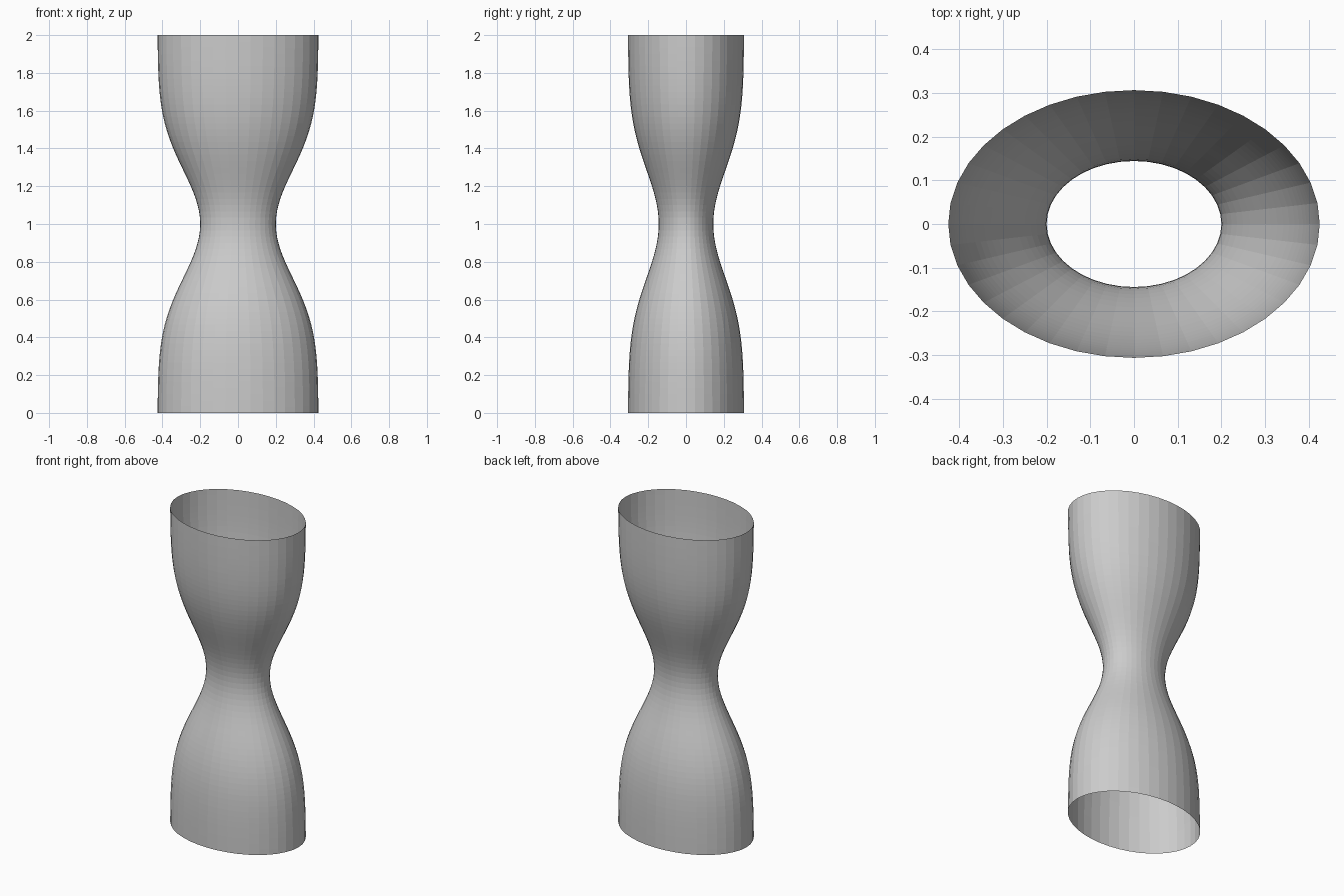
import bpy, bmesh, math

if "Cube" in bpy.data.objects:
    bpy.data.objects.remove(bpy.data.objects["Cube"])

SIDES, RINGS = 40, 60
RX, RY = 0.426, 0.307      # half-axes at the open ends
PINCH = 0.53               # share of the radius lost at the waist

# Open elliptical tube, pinched at mid-height by a bell curve
bm = bmesh.new()
rings = []
for j in range(RINGS + 1):
    z = 2 * j / RINGS
    s = 1 - PINCH * math.exp(-((z - 1) / 0.4) ** 2)
    rings.append([bm.verts.new((RX * s * math.cos(2 * math.pi * i / SIDES),
                                RY * s * math.sin(2 * math.pi * i / SIDES), z))
                  for i in range(SIDES)])
for lo, hi in zip(rings, rings[1:]):
    for i in range(SIDES):
        k = (i + 1) % SIDES
        bm.faces.new((lo[i], lo[k], hi[k], hi[i]))

mesh = bpy.data.meshes.new("pinched_tube")
bm.to_mesh(mesh)
bm.free()
bpy.context.collection.objects.link(bpy.data.objects.new("pinched_tube", mesh))
